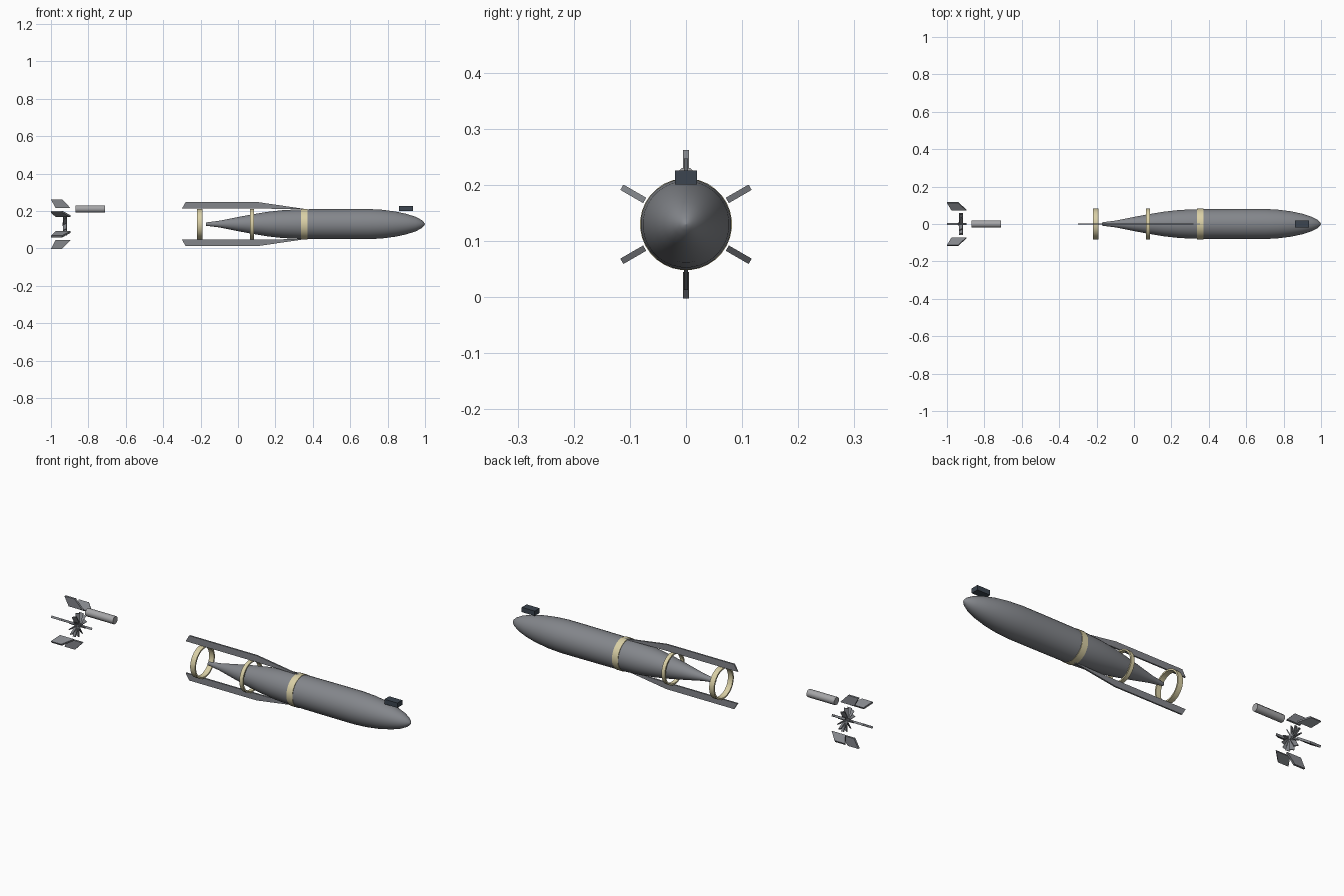
import bpy, bmesh
from math import pi, sin, cos, radians
from mathutils import Matrix, Vector

if "Cube" in bpy.data.objects:
    bpy.data.objects.remove(bpy.data.objects["Cube"])

AXIS = 0.13  # height of the long axis


def material(name, rgb):
    m = bpy.data.materials.new(name)
    m.use_nodes = True
    m.diffuse_color = (*rgb, 1)
    m.node_tree.nodes["Principled BSDF"].inputs["Base Color"].default_value = (*rgb, 1)
    return m


grey = material("hull grey", (0.23, 0.24, 0.26))
cream = material("band cream", (0.70, 0.63, 0.38))
slate = material("dark slate", (0.045, 0.06, 0.08))
light = material("light grey", (0.38, 0.38, 0.39))


def add(name, bm, mat, smooth=False):
    bmesh.ops.recalc_face_normals(bm, faces=bm.faces)
    mesh = bpy.data.meshes.new(name)
    bm.to_mesh(mesh)
    bm.free()
    mesh.materials.append(mat)
    ob = bpy.data.objects.new(name, mesh)
    bpy.context.collection.objects.link(ob)
    if smooth:
        bpy.ops.object.select_all(action='DESELECT')
        ob.select_set(True)
        bpy.context.view_layer.objects.active = ob
        bpy.ops.object.shade_smooth_by_angle(angle=radians(50))
    return ob


def lathe(name, profile, mat, sides=32, closed=False, height=AXIS):
    """Spin (x, radius) points around the long axis."""
    bm = bmesh.new()
    rings = []
    for x, r in profile:
        rings.append([bm.verts.new((x, r * sin(2 * pi * (i + .5) / sides),
                                    height + r * cos(2 * pi * (i + .5) / sides)))
                      for i in range(sides)])
    pairs = list(zip(rings, rings[1:]))
    if closed:
        pairs.append((rings[-1], rings[0]))
    else:
        bm.faces.new(rings[0])
        bm.faces.new(rings[-1])
    for a, b in pairs:
        for i in range(sides):
            j = (i + 1) % sides
            bm.faces.new((a[i], a[j], b[j], b[i]))
    return add(name, bm, mat, True)


def plate(name, outline, thick, angle, mat, twist=0):
    """Flat plate of (x, radius) points, turned around the long axis."""
    bm = bmesh.new()
    sides = [[bm.verts.new((x, s * thick / 2, r)) for x, r in outline] for s in (-1, 1)]
    for s in sides:
        bm.faces.new(s)
    n = len(outline)
    for i in range(n):
        j = (i + 1) % n
        bm.faces.new((sides[0][i], sides[0][j], sides[1][j], sides[1][i]))
    mid = Vector((sum(p[0] for p in outline) / n, 0, 0))
    turn = Matrix.Translation(mid) @ Matrix.Rotation(twist, 4, 'Z') @ Matrix.Translation(-mid)
    place = Matrix.Translation((0, 0, AXIS)) @ Matrix.Rotation(angle, 4, 'X')
    bm.transform(place @ turn)
    return add(name, bm, mat)


# Streamlined hull
lathe("hull", [(-.17, .009), (-.10, .018), (0, .038), (.08, .053), (.16, .066),
               (.24, .075), (.32, .079), (.40, .08), (.60, .081), (.70, .081),
               (.77, .077), (.84, .068), (.90, .055), (.95, .039), (.98, .023),
               (.993, .011), (1, .001)], grey)

# Cream bands
for name, x, w, inner in (("tail_ring", -.205, .028, .074), ("middle_ring", .075, .02, .074),
                          ("hull_band", .354, .034, .074)):
    lathe(name, [(x - w / 2, inner), (x - w / 2, .082), (x + w / 2, .082), (x + w / 2, inner)],
          cream, closed=True)

# Long rails above and below the hull
rail = [(-.30, .083), (-.28, .117), (.11, .117), (.37, .079), (.12, .083)]
for name, angle in (("upper_rail", 0), ("lower_rail", pi)):
    plate(name, rail, .008, angle, grey)

# Detached tail: six swept fins
fin = [(-1, .132), (-.94, .132), (-.895, .085), (-.975, .085)]
for i in range(6):
    plate(f"tail_fin_{i + 1}", fin, .011, i * pi / 3, grey)

# Small rotor between the fins
for i in range(12):
    plate(f"rotor_blade_{i + 1}", [(-.937, .004), (-.915, .004), (-.915, .06), (-.937, .06)],
          .005, i * pi / 6, grey, radians(30))
lathe("rotor_hub", [(-.937, .01), (-.913, .01)], grey, sides=12)

# Loose canister
lathe("canister", [(-.87, .0205), (-.71, .0205)], light, sides=8, height=.211)

# Sensor box over the nose
bm = bmesh.new()
bmesh.ops.create_cube(bm, size=1, matrix=Matrix.Translation((.898, 0, .2135))
                      @ Matrix.Diagonal((.075, .04, .025, 1)))
add("nose_box", bm, slate)
